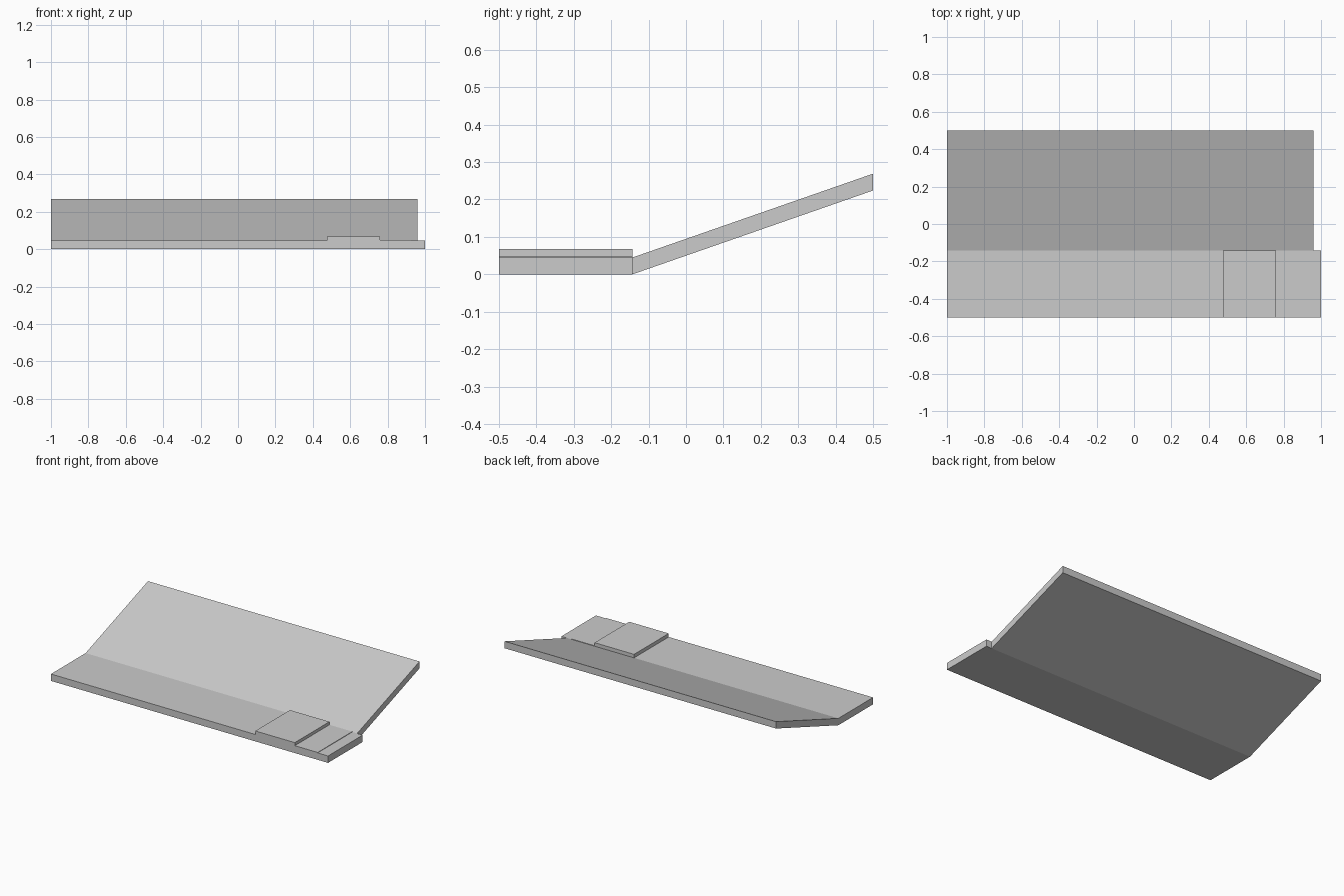
import bpy

cube = bpy.data.objects.get("Cube")
if cube:
    bpy.data.objects.remove(cube)

# One plain grey for the whole model
grey = bpy.data.materials.new("plain grey")
grey.use_nodes = True
colour = (0.6, 0.6, 0.6, 1)
grey.diffuse_color = colour
grey.node_tree.nodes["Principled BSDF"].inputs["Base Color"].default_value = colour

FRONT, BEND, BACK = -0.5, -0.143, 0.5
THICK, RISE = 0.045, 0.224


def extrude_profile(name, profile, x0, x1):
    """Sweep a closed (y, z) outline along x, from x0 to x1."""
    n = len(profile)
    verts = [(x, y, z) for x in (x0, x1) for y, z in profile]
    faces = [tuple(reversed(range(n))), tuple(range(n, 2 * n))]
    faces += [(i, (i + 1) % n, (i + 1) % n + n, i + n) for i in range(n)]
    mesh = bpy.data.meshes.new(name)
    mesh.from_pydata(verts, [], faces)
    mesh.materials.append(grey)
    obj = bpy.data.objects.new(name, mesh)
    bpy.context.collection.objects.link(obj)
    return obj


def flat_profile(z0, z1):
    return [(FRONT, z0), (BEND, z0), (BEND, z1), (FRONT, z1)]


# Flat walkway along the front
extrude_profile("flat_slab", flat_profile(0, THICK), -1, 1)

# Sloping slab rising to the back, slightly shorter at the left end
extrude_profile("sloping_slab",
                [(BEND, 0), (BACK, RISE), (BACK, RISE + THICK), (BEND, THICK)],
                -1, 0.96)

# Raised pad and the thin plate beside it
extrude_profile("raised_pad", flat_profile(THICK, 0.068), 0.475, 0.76)
extrude_profile("thin_plate", flat_profile(THICK, 0.048), 0.76, 0.925)
